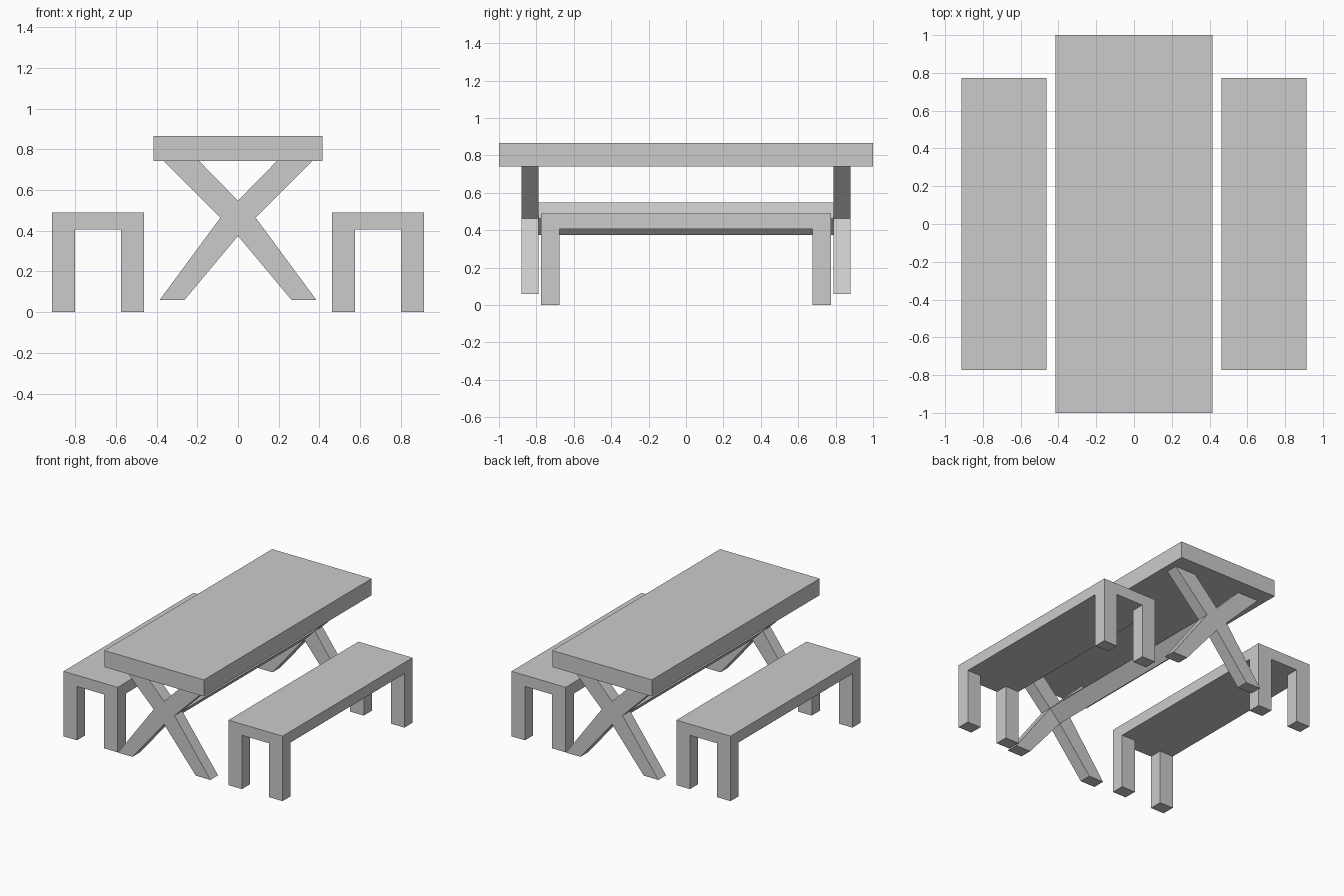
import bpy
import bmesh
from mathutils import Vector

if "Cube" in bpy.data.objects:
    bpy.data.objects.remove(bpy.data.objects["Cube"])


def finish(name, bm):
    bmesh.ops.recalc_face_normals(bm, faces=bm.faces)
    mesh = bpy.data.meshes.new(name)
    bm.to_mesh(mesh)
    bm.free()
    obj = bpy.data.objects.new(name, mesh)
    bpy.context.collection.objects.link(obj)
    return obj


def add_box(bm, lo, hi):
    lo, hi = Vector(lo), Vector(hi)
    for v in bmesh.ops.create_cube(bm, size=1)["verts"]:
        v.co = (lo + hi) / 2 + v.co * (hi - lo)


def prism(name, profile, y0, y1):
    """Extrude an (x, z) outline along y."""
    bm = bmesh.new()
    face = bm.faces.new([bm.verts.new((x, y0, z)) for x, z in profile])
    ext = bmesh.ops.extrude_face_region(bm, geom=[face], use_keep_orig=True)
    verts = [g for g in ext["geom"] if isinstance(g, bmesh.types.BMVert)]
    bmesh.ops.translate(bm, verts=verts, vec=(0, y1 - y0, 0))
    return finish(name, bm)


def bench(name, cx):
    """Seat slab sliced into cells, with its four corners extruded into legs."""
    half_x, half_y, leg_x, leg_y = 0.226, 0.774, 0.113, 0.097
    bottom, top = 0.406, 0.49
    bm = bmesh.new()
    add_box(bm, (cx - half_x, -half_y, bottom), (cx + half_x, half_y, top))
    for s in (-1, 1):
        for co, no in (((cx + s * (half_x - leg_x), 0, 0), (1, 0, 0)),
                       ((0, s * (half_y - leg_y), 0), (0, 1, 0))):
            bmesh.ops.bisect_plane(bm, geom=bm.verts[:] + bm.edges[:] + bm.faces[:],
                                   plane_co=co, plane_no=no)
    bm.normal_update()
    corners = []
    for f in bm.faces:
        c = f.calc_center_median()
        if (f.normal.z < -0.9 and abs(c.x - cx) > half_x - leg_x
                and abs(c.y) > half_y - leg_y):
            corners.append(f)
    for f in bmesh.ops.extrude_discrete_faces(bm, faces=corners)["faces"]:
        for v in f.verts:
            v.co.z = 0
    bmesh.ops.remove_doubles(bm, verts=bm.verts, dist=1e-5)
    return finish(name, bm)


# Table top
bm = bmesh.new()
add_box(bm, (-0.415, -1, 0.742), (0.415, 1, 0.867))
finish("table_top", bm)

# Crossed leg frames at both ends, mirrored from the right half of the outline
right = [(0, 0.548), (0.19, 0.742), (0.365, 0.742), (0.087, 0.464),
         (0.386, 0.059), (0.264, 0.059), (0, 0.375)]
cross = right + [(-x, z) for x, z in reversed(right[1:-1])]
prism("front_cross_legs", cross, -0.88, -0.789)
prism("back_cross_legs", cross, 0.789, 0.88)

# Diamond-section beam joining the two crossings
prism("stretcher_beam", [(0, 0.548), (0.087, 0.464), (0, 0.375), (-0.087, 0.464)],
      -0.789, 0.789)

# Benches on both sides
bench("left_bench", -0.688)
bench("right_bench", 0.688)
